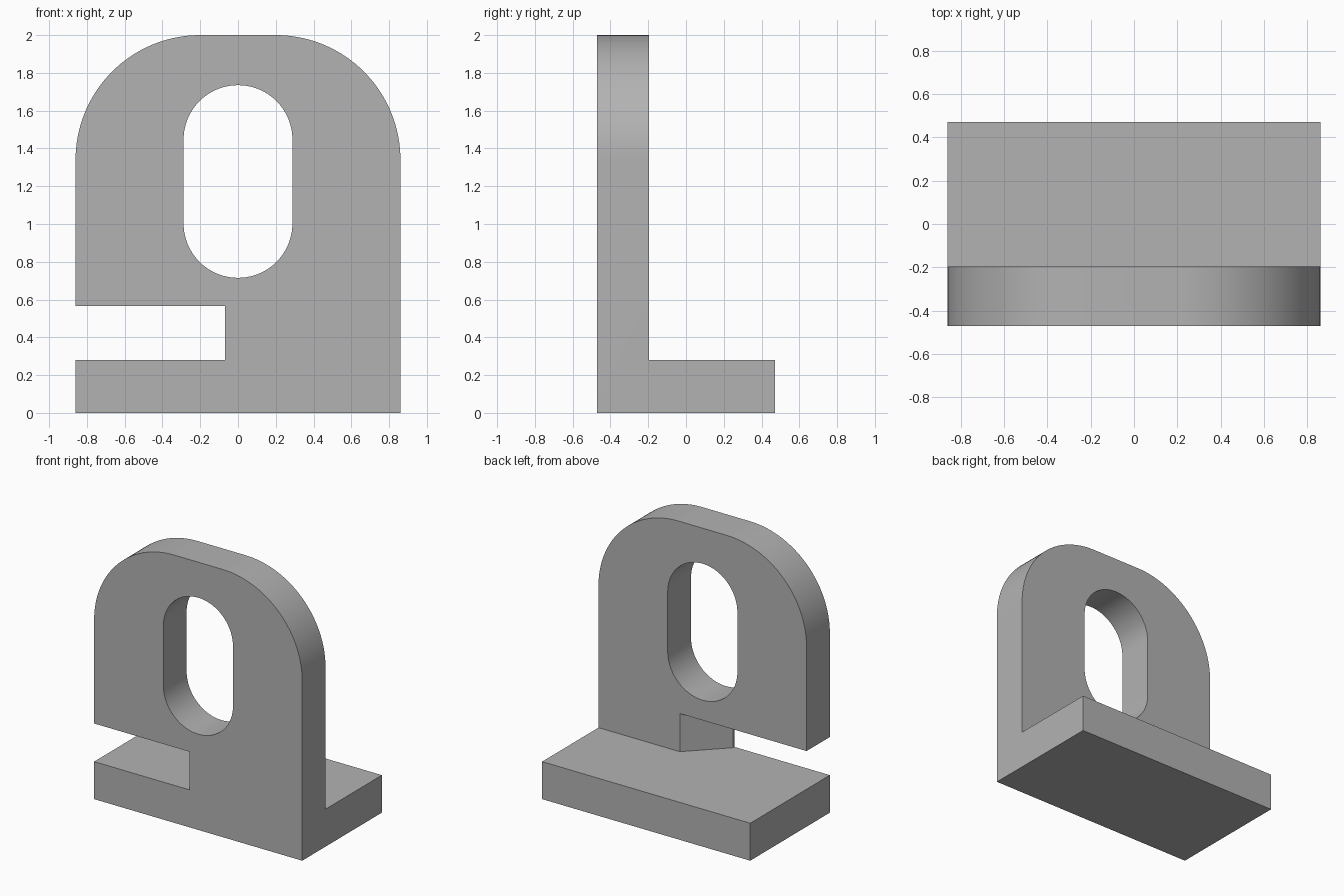
import bpy, bmesh
from math import sin, cos, radians
from mathutils import Vector

cube = bpy.data.objects.get("Cube")
if cube:
    bpy.data.objects.remove(cube, do_unlink=True)

grey = bpy.data.materials.new("plain grey")
grey.use_nodes = True
colour = (0.45, 0.45, 0.45, 1)
grey.diffuse_color = colour
grey.node_tree.nodes["Principled BSDF"].inputs["Base Color"].default_value = colour

W, H, FRONT, BACK = 0.86, 2.0, -0.47, 0.47
PLATE_BACK, BASE_TOP, SLOT_TOP = -0.195, 0.28, 0.565


def arc(cx, cz, r, start, end, steps):
    angles = [radians(start + (end - start) * i / steps) for i in range(steps + 1)]
    return [(cx + r * cos(a), cz + r * sin(a)) for a in angles]


def prism(name, outline, place, direction):
    """Extrude a flat outline; place maps its 2D points into space."""
    bm = bmesh.new()
    face = bm.faces.new([bm.verts.new(place(*p)) for p in outline])
    new = bmesh.ops.extrude_face_region(bm, geom=[face])["geom"]
    bmesh.ops.translate(bm, vec=Vector(direction),
                        verts=[v for v in new if isinstance(v, bmesh.types.BMVert)])
    bmesh.ops.recalc_face_normals(bm, faces=bm.faces)
    mesh = bpy.data.meshes.new(name)
    bm.to_mesh(mesh)
    bm.free()
    obj = bpy.data.objects.new(name, mesh)
    bpy.context.collection.objects.link(obj)
    mesh.materials.append(grey)
    return obj


def cut(obj, tool, operation):
    mod = obj.modifiers.new(tool.name, "BOOLEAN")
    mod.object, mod.operation, mod.solver = tool, operation, "EXACT"
    tool.hide_render = True
    bpy.context.view_layer.objects.active = obj
    bpy.ops.object.modifier_apply(modifier=mod.name)
    bpy.data.objects.remove(tool, do_unlink=True)


# Upright plate and base as one L-shaped bracket
side = [(FRONT, 0), (BACK, 0), (BACK, BASE_TOP), (PLATE_BACK, BASE_TOP),
        (PLATE_BACK, H), (FRONT, H)]
bracket = prism("bracket", side, lambda y, z: (-W, y, z), (2 * W, 0, 0))

# Rounded upper corners
r = 0.66
outline = [(-W, -0.1), (W, -0.1)] + arc(W - r, H - r, r, 0, 90, 32) \
    + arc(r - W, H - r, r, 90, 180, 32)
cut(bracket, prism("rounded_outline", outline, lambda x, z: (x, -1, z), (0, 2, 0)),
    "INTERSECT")

# Long rounded hole through the plate
hole = arc(0, 1.447, 0.288, 0, 180, 40) + arc(0, 1.003, 0.288, 180, 360, 40)
cut(bracket, prism("hole_cutter", hole, lambda x, z: (x, -1, z), (0, 2, 0)), "DIFFERENCE")

# Side slot with a slanted inner end
slot = [(-1, -0.6), (-0.07, -0.6), (-0.07, -0.453), (0.288, -0.095), (-1, -0.095)]
cut(bracket, prism("slot_cutter", slot, lambda x, y: (x, y, BASE_TOP),
                   (0, 0, SLOT_TOP - BASE_TOP)), "DIFFERENCE")

bpy.ops.object.select_all(action="DESELECT")
bracket.select_set(True)
bpy.context.view_layer.objects.active = bracket
bpy.ops.object.shade_smooth_by_angle(angle=radians(30))
